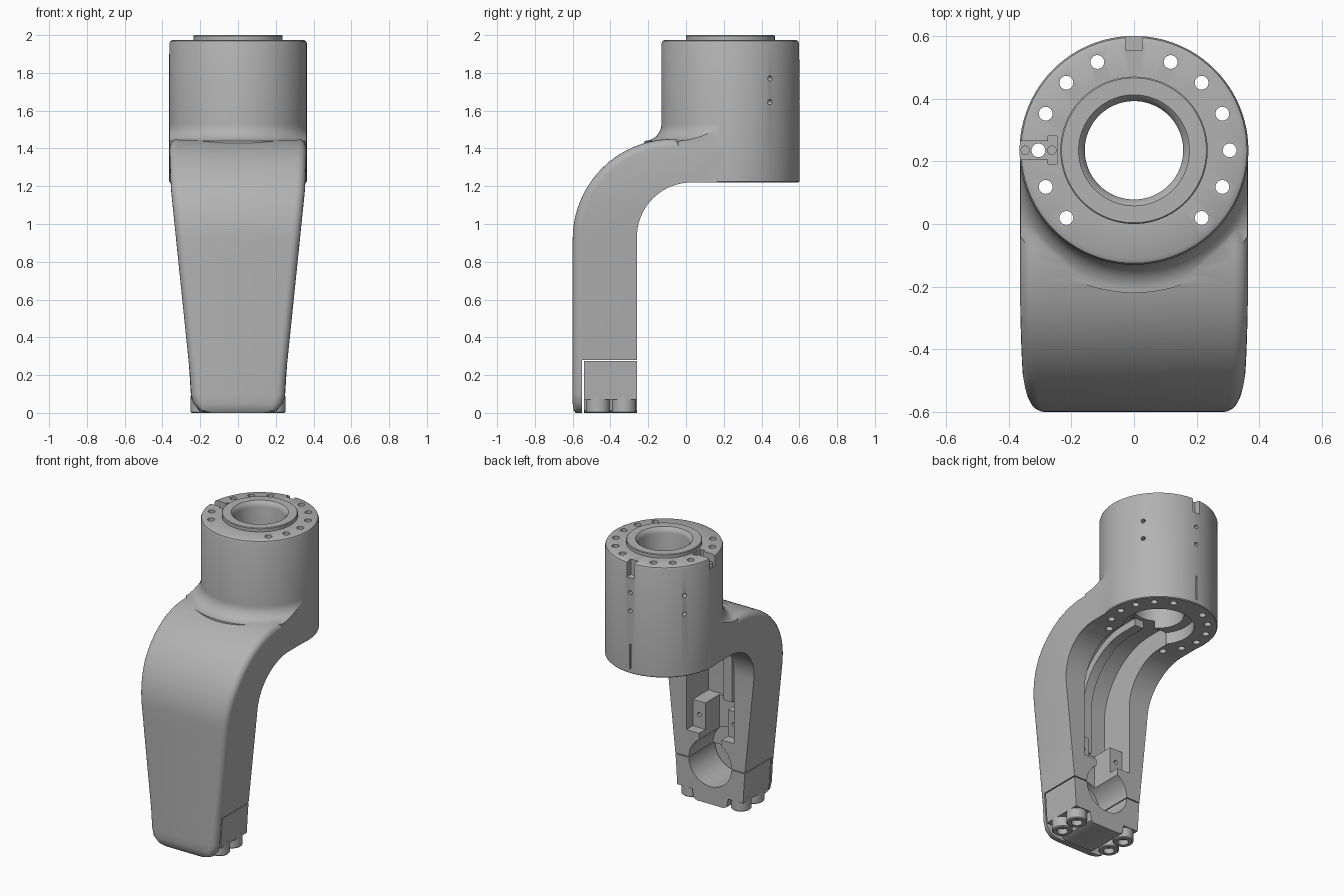
import bpy, bmesh
from math import sin, cos, pi, radians
from mathutils import Matrix, Vector

if "Cube" in bpy.data.objects:
    bpy.data.objects.remove(bpy.data.objects["Cube"], do_unlink=True)

metal = bpy.data.materials.new("grey_metal")
metal.use_nodes = True
metal.diffuse_color = (0.45, 0.45, 0.45, 1)
metal.node_tree.nodes["Principled BSDF"].inputs["Base Color"].default_value = metal.diffuse_color

CY = 0.235      # y of the hub axis
HUB_R = 0.365


def finish(name, bm):
    bmesh.ops.remove_doubles(bm, verts=bm.verts, dist=1e-5)
    bmesh.ops.recalc_face_normals(bm, faces=bm.faces)
    mesh = bpy.data.meshes.new(name)
    bm.to_mesh(mesh)
    bm.free()
    mesh.materials.append(metal)
    obj = bpy.data.objects.new(name, mesh)
    bpy.context.collection.objects.link(obj)
    return obj


def prism(name, points, axis, lo, hi):
    """Extrude a (y, z) outline along x, or an (x, z) outline along y."""
    bm = bmesh.new()
    place = (lambda p, d: (d, *p)) if axis == "x" else (lambda p, d: (p[0], d, p[1]))
    face = bm.faces.new([bm.verts.new(place(p, lo)) for p in points])
    moved = bmesh.ops.extrude_face_region(bm, geom=[face])["geom"]
    shift = Vector((hi - lo, 0, 0) if axis == "x" else (0, hi - lo, 0))
    bmesh.ops.translate(bm, verts=[v for v in moved if isinstance(v, bmesh.types.BMVert)], vec=shift)
    return finish(name, bm)


def box(name, x0, x1, y0, y1, z0, z1):
    return prism(name, [(x0, z0), (x1, z0), (x1, z1), (x0, z1)], "y", y0, y1)


def lathe(name, profile, y=CY, x=0, segments=96):
    """Revolve an (r, z) profile around a vertical axis."""
    bm = bmesh.new()
    verts = [bm.verts.new((r, 0, z)) for r, z in profile]
    edges = [bm.edges.new(pair) for pair in zip(verts, verts[1:])]
    bmesh.ops.spin(bm, geom=verts + edges, cent=(0, 0, 0), axis=(0, 0, 1), angle=2 * pi, steps=segments)
    bmesh.ops.translate(bm, verts=bm.verts, vec=(x, y, 0))
    return finish(name, bm)


def rod(name, start, end, r, segments=24):
    a, b = Vector(start), Vector(end)
    bm = bmesh.new()
    turn = (b - a).to_track_quat("Z", "Y").to_matrix().to_4x4()
    bmesh.ops.create_cone(bm, cap_ends=True, segments=segments, radius1=r, radius2=r,
                          depth=(b - a).length, matrix=Matrix.Translation((a + b) / 2) @ turn)
    return finish(name, bm)


def combine(target, tool, operation="DIFFERENCE"):
    mod = target.modifiers.new("bool", "BOOLEAN")
    mod.operation, mod.object, mod.solver = operation, tool, "EXACT"
    bpy.context.view_layer.objects.active = target
    bpy.ops.object.modifier_apply(modifier=mod.name)
    bpy.data.objects.remove(tool, do_unlink=True)


def arc(cy, cz, r, n=16):
    """Quarter arc in (y, z), from the front up to the top."""
    return [(cy - r * cos(i / n * pi / 2), cz + r * sin(i / n * pi / 2)) for i in range(n + 1)]


def half_width(z):
    table = [(0, 0.17), (0.012, 0.205), (0.05, 0.237), (0.1, 0.249), (0.22, 0.256),
             (0.92, 0.328), (1.2, 0.355), (1.4, 0.363), (2, 0.363)]
    for (z0, w0), (z1, w1) in zip(table, table[1:]):
        if z <= z1:
            return w0 + (w1 - w0) * (z - z0) / (z1 - z0)


# Curved arm, lofted through rounded cross-sections
straight = [0, 0.012, 0.05, 0.1, 0.22, 0.55, 0.8]
outer = [(-0.585, 0), (-0.594, 0.012)] + [(-0.6, z) for z in straight[2:]]
inner = [(-0.26, z) for z in straight]
outer += arc(-0.07, 0.92, 0.53, 20) + [(CY, 1.45)]
inner += arc(0.03, 0.93, 0.29, 20) + [(CY, 1.22)]
bm = bmesh.new()
rings = []
ROUND = 0.045
for o, i in zip(outer, inner):
    o, i = Vector(o), Vector(i)
    d = (i - o).normalized()
    half = []
    for k in range(6):
        a = k / 5 * pi / 2
        p = o + d * ROUND * (1 - cos(a))
        half.append((half_width(o.y) - ROUND * (1 - sin(a)), p.x, p.y))
    half.append((half_width(i.y), i.x, i.y))
    section = half + [(-x, y, z) for x, y, z in reversed(half)]
    rings.append([bm.verts.new(p) for p in section])
for r0, r1 in zip(rings, rings[1:]):
    for k in range(len(r0)):
        n = (k + 1) % len(r0)
        bm.faces.new((r0[k], r0[n], r1[n], r1[k]))
bm.faces.new(rings[0])
bm.faces.new(rings[-1])
body = finish("arm_and_hub", bm)

# Hub with raised collar, and the blend where it meets the arm
hub = lathe("hub", [(0, 1.22), (HUB_R - 0.005, 1.22), (HUB_R, 1.225), (HUB_R, 1.955), (0.36, 1.968),
                    (0.347, 1.975), (0.235, 1.975), (0.235, 1.996), (0.231, 2), (0, 2)])
combine(body, hub, "UNION")
flare = [(HUB_R + 0.09 * (1 - sin(t / 8 * pi / 2)), 1.53 - 0.09 * cos(t / 8 * pi / 2)) for t in range(9)]
blend = lathe("blend", [(0, 1.4), (HUB_R + 0.09, 1.4)] + flare + [(0, 1.53)])
combine(blend, box("trim", -0.362, 0.362, -1, CY, 1, 2), "INTERSECT")
combine(body, blend, "UNION")

# Central bore with softened mouth and wider lower seat
combine(body, lathe("bore", [(0, 1.1), (0.22, 1.1), (0.22, 1.3), (0.157, 1.3), (0.157, 1.965),
                             (0.162, 1.985), (0.177, 2), (0.177, 2.1), (0, 2.1)]))

# Bolt circle through the hub
for step in (-2, -1, 0, 1, 2, 3):
    a = radians(22.5 * step)
    for side in (-1, 1):
        x, y = side * 0.305 * cos(a), CY + 0.305 * sin(a)
        combine(body, rod("bolt_hole", (x, y, 1.1), (x, y, 2.1), 0.022))

# Top notches, back slit and small radial holes
combine(body, box("back_notch", -0.027, 0.027, 0.555, 0.7, 1.87, 2.1))
combine(body, box("side_notch", -0.5, -0.255, CY - 0.03, CY + 0.03, 1.9, 2.1))
combine(body, box("notch_head", -0.275, -0.245, CY - 0.045, CY + 0.045, 1.9, 1.99))
combine(body, box("back_slit", -0.005, 0.005, 0.59, 0.7, 1.25, 1.42))
for angle in (35, 90, 145):
    d = Vector((cos(radians(angle)), sin(radians(angle)), 0))
    for z in (1.77, 1.645):
        p = Vector((0, CY, z))
        combine(body, rod("pin_hole", p + d * 0.33, p + d * 0.45, 0.014, 16))

# Hollow rear channel, bearing slot and bearing seat
channel = [(-0.5, 0.64)] + arc(-0.07, 0.92, 0.43) + [(0.1, 1.35), (0.1, 0.64)]
combine(body, prism("channel", channel, "x", -0.18, 0.18))
combine(body, box("pillar_recess", -0.18, 0.18, -0.33, 0, 0.46, 0.66))
combine(body, box("bearing_slot", -0.085, 0.085, -0.48, 0, 0.25, 0.66))
combine(body, rod("bearing_seat", (0, -0.52, 0.28), (0, 0, 0.28), 0.16, 64))
combine(body, box("cap_space", -0.5, 0.5, -0.55, 0, -0.1, 0.28))
for x in (-0.13, 0.13):
    combine(body, rod("pillar_hole", (x, -0.4, 0.55), (x, -0.3, 0.55), 0.014, 16))

# Rib along the channel ceiling
rib = [(-0.51, 0.63)] + arc(-0.07, 0.92, 0.44) + [(0.05, 1.36), (0.05, 1.3)]
rib += list(reversed(arc(-0.07, 0.92, 0.38))) + [(-0.45, 0.63)]
prism("channel_rib", rib, "x", -0.033, 0.033)

# Removable bearing cap
right = [(0.1, 0), (0.125, 0.012), (0.135, 0.07), (0.248, 0.07), (0.256, 0.2), (0.261, 0.274)]
cap = prism("bearing_cap", right + [(-x, z) for x, z in reversed(right)], "y", -0.54, -0.26)
combine(cap, rod("cap_bore", (0, -0.7, 0.28), (0, 0, 0.28), 0.16, 64))

# Socket-head cap bolts
for x in (-0.187, 0.187):
    for y in (-0.466, -0.328):
        lathe("cap_bolt", [(0, 0.09), (0.064, 0.09), (0.064, 0.006), (0.058, 0), (0.034, 0),
                           (0.034, 0.035), (0, 0.035)], y, x, 32)

# Screws in the side notch
for x in (-0.347, -0.262):
    rod("notch_screw", (x, CY, 1.89), (x, CY, 1.93), 0.015)

for obj in bpy.context.scene.objects:
    if obj.type == "MESH":
        bpy.ops.object.select_all(action="DESELECT")
        obj.select_set(True)
        bpy.context.view_layer.objects.active = obj
        bpy.ops.object.shade_smooth_by_angle(angle=radians(32))
